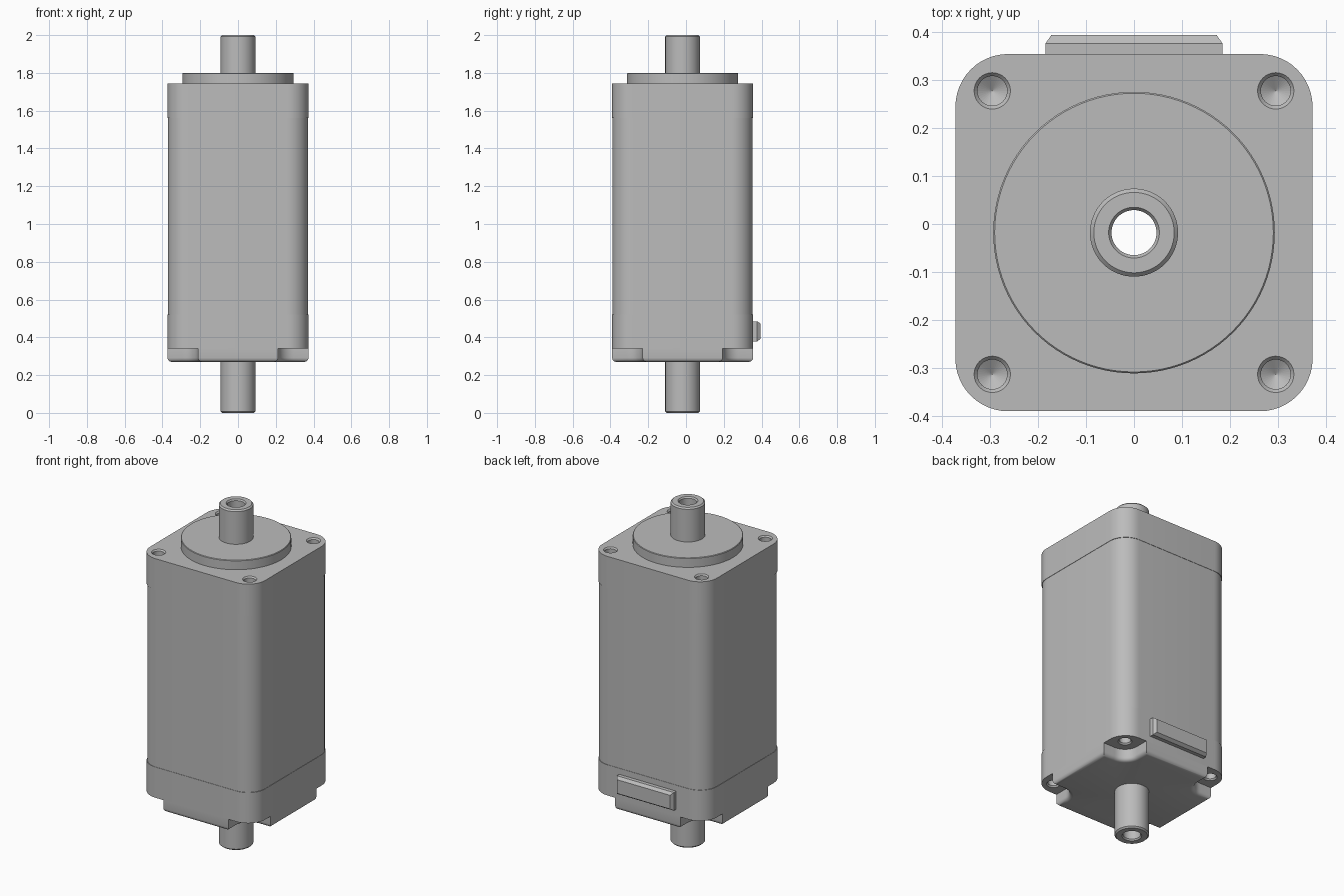
import bpy, bmesh, math
from mathutils import Vector

cube = bpy.data.objects.get("Cube")
if cube:
    bpy.data.objects.remove(cube, do_unlink=True)

CY = -0.018      # motor axis in y
HALF = 0.373     # half width of the body
HOLE = 0.296     # screw hole offset from the axis

grey = bpy.data.materials.new("motor_grey")
grey.use_nodes = True
colour = (0.5, 0.5, 0.5, 1)
grey.diffuse_color = colour
grey.node_tree.nodes["Principled BSDF"].inputs["Base Color"].default_value = colour


def finish(name, bm, at=(0, CY, 0)):
    bmesh.ops.recalc_face_normals(bm, faces=bm.faces)
    mesh = bpy.data.meshes.new(name)
    bm.to_mesh(mesh)
    bm.free()
    mesh.materials.append(grey)
    ob = bpy.data.objects.new(name, mesh)
    ob.location = at
    bpy.context.collection.objects.link(ob)
    return ob


def prism(bm, outline, z0, z1):
    """Extrude an xy outline from z0 up to z1."""
    face = bm.faces.new([bm.verts.new((x, y, z0)) for x, y in outline])
    ext = bmesh.ops.extrude_face_region(bm, geom=[face], use_keep_orig=True)
    moved = [v for v in ext["geom"] if isinstance(v, bmesh.types.BMVert)]
    bmesh.ops.translate(bm, verts=moved, vec=(0, 0, z1 - z0))
    return face


def four_corners(corner):
    """Repeat the outline of one corner around the axis."""
    pts = list(corner)
    for _ in range(3):
        corner = [(-y, x) for x, y in corner]
        pts += corner
    return pts


def arc(c, r, a0, a1, n=12):
    return [(c + r * math.cos(math.radians(a0 + (a1 - a0) * i / n)),
             c + r * math.sin(math.radians(a0 + (a1 - a0) * i / n))) for i in range(n + 1)]


def rounded_square(half, r):
    return four_corners(arc(half - r, r, 0, 90))


def revolve(bm, profile, at=(0, 0), n=64, closed=False):
    """Spin (radius, z) points around a vertical axis; zero radius makes a pole."""
    rings = []
    for r, z in profile:
        if r == 0:
            rings.append([bm.verts.new((*at, z))] * n)
        else:
            rings.append([bm.verts.new((at[0] + r * math.cos(math.tau * i / n),
                                        at[1] + r * math.sin(math.tau * i / n), z))
                          for i in range(n)])
    pairs = list(zip(rings, rings[1:]))
    if closed:
        pairs.append((rings[-1], rings[0]))
    for a, b in pairs:
        for i in range(n):
            j = (i + 1) % n
            quad = list(dict.fromkeys((a[i], a[j], b[j], b[i])))
            bm.faces.new(quad)


def cut(ob, cutter):
    mod = ob.modifiers.new("holes", 'BOOLEAN')
    mod.operation = 'DIFFERENCE'
    mod.solver = 'EXACT'
    mod.object = cutter


def hole_cutter(name, z, up):
    """Shaft bore plus four countersunk blind holes with conical ends."""
    bm = bmesh.new()
    revolve(bm, [(0, -0.1), (0.07, -0.1), (0.07, 2.1), (0, 2.1)], n=32)
    steps = [(0, 0.02), (0.038, 0.02), (0.038, 0), (0.031, -0.008),
             (0.031, -0.1), (0, -0.12)]
    for x in (-HOLE, HOLE):
        for y in (-HOLE, HOLE):
            revolve(bm, [(r, z + up * d) for r, d in steps], (x, y), 32)
    ob = finish(name, bm)
    ob.hide_render = True
    ob.hide_viewport = True
    ob.display_type = 'WIRE'
    return ob


top_holes = hole_cutter("top_hole_cutter", 1.745, 1)
bottom_holes = hole_cutter("bottom_hole_cutter", 0.34, -1)
# Bottom holes run upwards into the rear cover
bottom_holes.data.update()

parts = []

# Body sections: front flange, stator, rear cover
for name, half, r, z0, z1, cutter in (
        ("front_flange", HALF, 0.11, 1.56, 1.745, top_holes),
        ("stator", HALF - 0.002, 0.112, 0.52, 1.56, top_holes),
        ("rear_cover", HALF, 0.11, 0.34, 0.52, bottom_holes)):
    bm = bmesh.new()
    prism(bm, rounded_square(half, r), z0, z1)
    ob = finish(name, bm)
    cut(ob, cutter)
    parts.append(ob)

# Rear cap with scooped corners and a rounded lower rim
bm = bmesh.new()
scoop = [(HALF, 0.212)] + arc(HOLE, HOLE - 0.212, 270, 180) + [(0.212, HALF)]
base = prism(bm, four_corners(scoop), 0.27, 0.34)
bmesh.ops.bevel(bm, geom=list(base.edges), offset=0.022, segments=4,
                profile=0.5, affect='EDGES', clamp_overlap=True)
ob = finish("rear_cap", bm)
cut(ob, bottom_holes)
parts.append(ob)

# Pilot boss on the flange
bm = bmesh.new()
revolve(bm, [(0.07, 1.74), (0.294, 1.74), (0.294, 1.797), (0.291, 1.8), (0.07, 1.8)],
        n=96, closed=True)
parts.append(finish("pilot_boss", bm))

# Hollow double-ended shaft
bm = bmesh.new()
revolve(bm, [(0.047, 0.008), (0.053, 0), (0.084, 0), (0.092, 0.008),
             (0.092, 1.992), (0.084, 2), (0.053, 2), (0.047, 1.992)], closed=True)
parts.append(finish("hollow_shaft", bm))

# Connector on the back with a chamfered outer face
bm = bmesh.new()
bmesh.ops.create_cube(bm, size=1)
bmesh.ops.scale(bm, verts=bm.verts, vec=(0.37, 0.032, 0.106))
outer = [f for f in bm.faces if f.calc_center_median().y > 0.01][0]
bmesh.ops.inset_region(bm, faces=[outer], thickness=0.018, depth=0)
bmesh.ops.translate(bm, verts=list(outer.verts), vec=Vector((0, 0.018, 0)))
parts.append(finish("connector", bm, (0, 0.361, 0.432)))

# Smooth shading with sharp edges
bpy.ops.object.select_all(action='DESELECT')
for ob in parts:
    ob.select_set(True)
bpy.context.view_layer.objects.active = parts[0]
bpy.ops.object.shade_smooth_by_angle(angle=math.radians(30))
